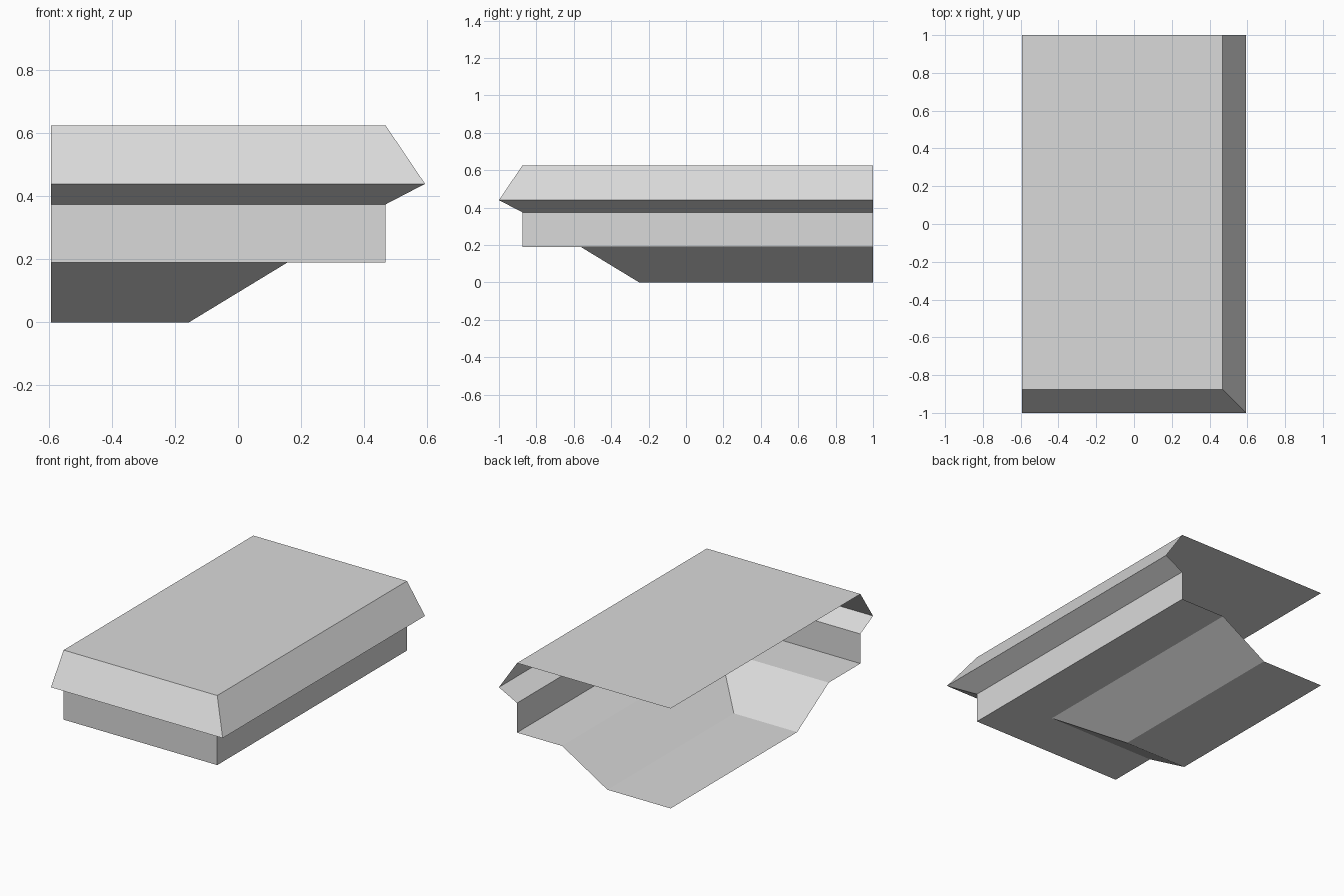
import bpy
import bmesh

cube = bpy.data.objects.get("Cube")
if cube:
    bpy.data.objects.remove(cube, do_unlink=True)

HALF_X, HALF_Y = 0.594, 1.0

grey = bpy.data.materials.new("light_grey")
grey.use_nodes = True
colour = (0.7, 0.7, 0.7, 1)
grey.diffuse_color = colour
grey.node_tree.nodes["Principled BSDF"].inputs["Base Color"].default_value = colour


def corner_shell(name, profile, cap_top=False, cap_bottom=False):
    """Sweep (inset, height) steps around the front and +x sides, top to bottom.
    The back and -x sides stay open."""
    bm = bmesh.new()
    rows = []
    for inset, z in profile:
        x, y = HALF_X - inset, inset - HALF_Y
        rows.append([bm.verts.new(p) for p in
                     ((-HALF_X, y, z), (x, y, z), (x, HALF_Y, z))])
    for upper, lower in zip(rows, rows[1:]):
        for i in range(2):
            bm.faces.new((upper[i], lower[i], lower[i + 1], upper[i + 1]))
    if cap_top:
        back = bm.verts.new((-HALF_X, HALF_Y, profile[0][1]))
        bm.faces.new(rows[0] + [back])
    if cap_bottom:
        back = bm.verts.new((-HALF_X, HALF_Y, profile[-1][1]))
        bm.faces.new([back] + rows[-1][::-1])
    mesh = bpy.data.meshes.new(name)
    bm.to_mesh(mesh)
    bm.free()
    mesh.materials.append(grey)
    bpy.context.collection.objects.link(bpy.data.objects.new(name, mesh))


# Flat top with its pointed overhanging rim
corner_shell("top_rim", [(0.125, 0.625), (0, 0.44), (0.125, 0.375)], cap_top=True)
# Upright wall below the rim
corner_shell("wall", [(0.125, 0.375), (0.125, 0.19)])
# Ledge under the wall, sloping in to the flat base
corner_shell("base", [(0.125, 0.19), (0.4375, 0.19), (0.75, 0)], cap_bottom=True)
